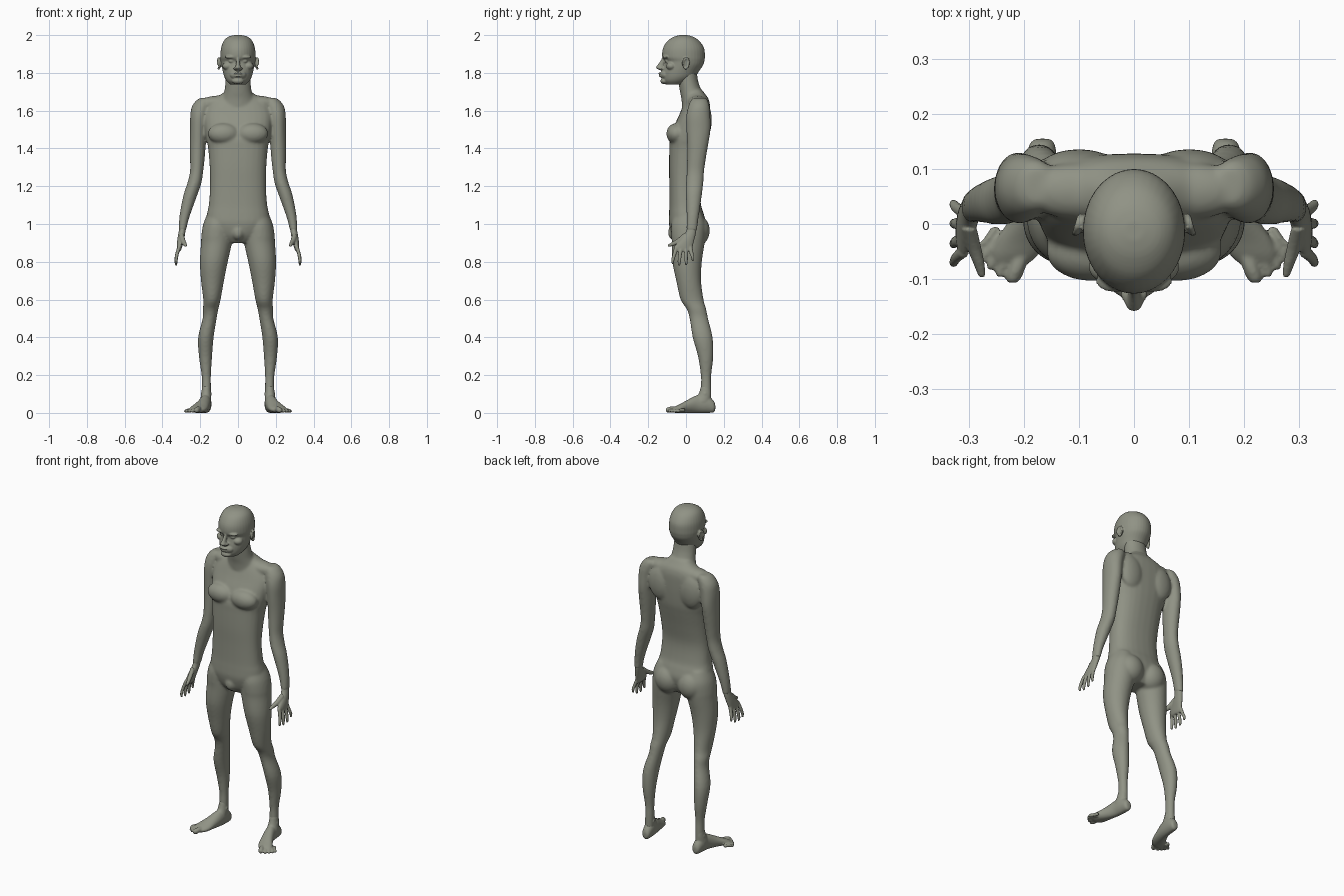
import bpy, bmesh, math
from mathutils import Matrix

skin = bpy.data.materials.new("olive_grey_skin")
skin.diffuse_color = (0.28, 0.29, 0.235, 1)


def spline(rows, steps=4):
    """Smoothly interpolate every column of a table of rings."""
    out = []
    for i in range(len(rows) - 1):
        a, b = rows[max(i - 1, 0)], rows[i]
        c, d = rows[i + 1], rows[min(i + 2, len(rows) - 1)]
        for s in range(steps):
            t = s / steps
            out.append([0.5 * (2 * q + (r - p) * t + (2 * p - 5 * q + 4 * r - w) * t * t
                               + (3 * q - p - 3 * r + w) * t ** 3)
                        for p, q, r, w in zip(a, b, c, d)])
    return out + [list(rows[-1])]


def loft(bm, rows, axis="z", sides=(1,), power=2.0, n=28):
    """Rings of (x, y, z, rx, r2), lying flat (axis z) or facing y (axis y)."""
    for side in sides:
        rings = []
        for x, y, z, ra, rb in spline(rows):
            ra, rb, ring = max(ra, 0.002), max(rb, 0.002), []
            for k in range(n):
                t = 2 * math.pi * k / n
                c, s = math.cos(t), math.sin(t)
                u = ra * math.copysign(abs(c) ** (2 / power), c)
                v = rb * math.copysign(abs(s) ** (2 / power), s)
                p = (x + u, y + v, z) if axis == "z" else (x + u, y, z + v)
                ring.append(bm.verts.new((side * p[0], p[1], p[2])))
            rings.append(ring)
        for r0, r1 in zip(rings, rings[1:]):
            for k in range(n):
                j = (k + 1) % n
                bm.faces.new((r0[k], r0[j], r1[j], r1[k]))
        bm.faces.new(rings[0])
        bm.faces.new(rings[-1])


def ball(bm, x, y, z, rx, ry, rz):
    """Ellipsoid, with a mirrored twin when off the centre line."""
    for s in ((1, -1) if x else (1,)):
        m = Matrix.Translation((s * x, y, z)) @ Matrix.Diagonal((rx, ry, rz, 1))
        bmesh.ops.create_uvsphere(bm, u_segments=28, v_segments=18, radius=1, matrix=m)


def finish(name, bm, voxel, smooth):
    """Fuse the overlapping volumes into one smooth skin."""
    bmesh.ops.recalc_face_normals(bm, faces=bm.faces)
    me = bpy.data.meshes.new(name)
    bm.to_mesh(me)
    bm.free()
    ob = bpy.data.objects.new(name, me)
    bpy.context.collection.objects.link(ob)
    rm = ob.modifiers.new("fuse", "REMESH")
    rm.mode, rm.voxel_size = "VOXEL", voxel
    sm = ob.modifiers.new("soften", "SMOOTH")
    sm.factor, sm.iterations = 0.5, smooth
    dg = bpy.context.evaluated_depsgraph_get()
    fused = bpy.data.meshes.new_from_object(ob.evaluated_get(dg))
    ob.modifiers.clear()
    ob.data = fused
    fused.materials.clear()
    fused.materials.append(skin)
    for p in fused.polygons:
        p.use_smooth = True
        p.material_index = 0


def depth(rows):
    """Turn (z, front y, back y, half width) into rings."""
    return [(0, (f + b) / 2, z, w, (b - f) / 2) for z, f, b, w in rows]


BOTH = (1, -1)

# Torso, neck, arms and legs
bm = bmesh.new()
loft(bm, depth([
    (.90, -.05, .07, .06), (.94, -.075, .09, .12), (1.0, -.09, .105, .165),
    (1.05, -.09, .095, .165), (1.1, -.088, .08, .155), (1.2, -.088, .072, .148),
    (1.3, -.09, .088, .15), (1.4, -.088, .11, .158), (1.45, -.085, .12, .168),
    (1.52, -.062, .126, .178), (1.58, -.035, .128, .18), (1.63, -.015, .127, .16),
    (1.665, 0, .118, .125), (1.69, .01, .1, .085), (1.71, .02, .085, .06)]), power=2.4)
loft(bm, depth([
    (1.60, -.02, .12, .1), (1.66, -.024, .108, .088), (1.70, -.032, .085, .073),
    (1.75, -.04, .066, .067), (1.80, -.045, .058, .064), (1.83, -.045, .055, .06)]))
ball(bm, .10, .06, 1.64, .10, .052, .04)       # trapezius
ball(bm, .10, .098, 1.55, .075, .038, .10)     # shoulder blades
ball(bm, .077, -.05, 1.478, .083, .054, .056)  # chest
ball(bm, .076, .053, .965, .08, .073, .085)    # buttocks
ball(bm, 0, -.065, .955, .032, .03, .04)
loft(bm, [                                      # arms
    (.175, .07, 1.668, .02, .03), (.18, .07, 1.655, .04, .045),
    (.195, .068, 1.62, .05, .057), (.206, .065, 1.57, .047, .064),
    (.211, .066, 1.5, .043, .064), (.213, .062, 1.42, .042, .056),
    (.215, .056, 1.35, .039, .05), (.219, .05, 1.28, .035, .046),
    (.23, .046, 1.22, .037, .046), (.25, .042, 1.16, .037, .043),
    (.273, .038, 1.08, .031, .036), (.287, .034, 1.02, .025, .031),
    (.295, .03, .965, .02, .029)], sides=BOTH)
loft(bm, [                                      # legs
    (.10, .01, 1.06, .06, .07), (.107, .012, 1.0, .077, .09),
    (.113, .012, .94, .081, .09), (.114, .012, .9, .082, .087),
    (.128, .006, .8, .074, .078), (.135, .014, .7, .061, .066),
    (.138, .032, .6, .046, .061), (.145, .055, .55, .041, .052),
    (.15, .068, .5, .037, .049), (.17, .088, .4, .041, .053),
    (.172, .104, .3, .035, .041), (.168, .106, .2, .025, .028),
    (.167, .106, .14, .024, .028), (.168, .105, .06, .025, .03)], sides=BOTH)
finish("body", bm, .007, 8)

# Head with facial features
bm = bmesh.new()
loft(bm, depth([
    (2.0, -.03, .005, .018), (1.992, -.062, .036, .05), (1.97, -.097, .07, .075),
    (1.93, -.122, .096, .09), (1.885, -.126, .1, .093), (1.862, -.113, .097, .09),
    (1.84, -.115, .09, .087), (1.81, -.122, .07, .081), (1.78, -.124, .05, .073),
    (1.757, -.12, .02, .06), (1.738, -.105, -.01, .04)]), n=36)
loft(bm, [(0, -.112, 1.885, .008, .012), (0, -.122, 1.862, .009, .014),
          (0, -.134, 1.84, .012, .018), (0, -.137, 1.827, .018, .022),
          (0, -.128, 1.815, .014, .014)])       # nose
ball(bm, .035, -.104, 1.884, .034, .02, .01)    # brows
ball(bm, .034, -.099, 1.862, .016, .013, .009)  # eyes
ball(bm, .053, -.078, 1.836, .029, .027, .022)  # cheekbones
ball(bm, 0, -.108, 1.79, .044, .028, .026)      # muzzle
ball(bm, 0, -.127, 1.797, .025, .019, .0065)    # lips
ball(bm, 0, -.126, 1.783, .023, .018, .0065)
ball(bm, 0, -.113, 1.757, .032, .023, .017)     # chin
ball(bm, .016, -.128, 1.824, .008, .013, .007)  # nostrils
for s in BOTH:                                  # ears: plate plus raised rim
    ear = Matrix.Translation((s * .097, -.003, 1.85)) @ Matrix.Rotation(s * .3, 4, "Z") \
        @ Matrix.Rotation(-.15, 4, "X")
    bmesh.ops.create_uvsphere(bm, u_segments=20, v_segments=14, radius=1,
                              matrix=ear @ Matrix.Diagonal((.007, .017, .029, 1)))
    for k in range(16):
        a = math.radians(-80 + k * 18)
        p = Matrix.Translation((s * .006, .016 * math.cos(a), .028 * math.sin(a)))
        bmesh.ops.create_uvsphere(bm, u_segments=10, v_segments=8, radius=.006, matrix=ear @ p)
finish("head", bm, .004, 2)

# Hands: palm, four fingers and thumb
bm = bmesh.new()
loft(bm, [(.289, .032, 1.0, .018, .025), (.296, .027, .96, .018, .027),
          (.303, .008, .92, .018, .037), (.309, -.011, .885, .015, .047),
          (.312, -.014, .865, .012, .044), (.313, -.014, .855, .008, .036)], sides=BOTH)
for y0, y1, z1 in ((-.05, -.07, .788), (-.026, -.036, .78), (0, .001, .783), (.022, .036, .802)):
    loft(bm, [(.309, y0, .885, .01, .011), (.322, (y0 + y1) / 2, .845, .0095, .0105),
              (.328, y1, z1 + .02, .008, .0085), (.327, y1, z1, .005, .005)],
         sides=BOTH, n=14)
loft(bm, [(.299, -.01, .935, .014, .018), (.29, -.045, .908, .013, .015),
          (.281, -.075, .893, .010, .011), (.276, -.097, .884, .006, .006)],
     axis="y", sides=BOTH, n=14)
finish("hands", bm, .0035, 3)

# Feet: heel to ball, then five toes
bm = bmesh.new()
loft(bm, [(.166, .155, .03, .012, .014), (.167, .145, .034, .023, .032),
          (.169, .11, .047, .029, .047), (.174, .06, .047, .031, .047),
          (.189, .01, .035, .037, .035), (.206, -.03, .024, .045, .024),
          (.216, -.055, .018, .043, .018), (.222, -.07, .015, .034, .012)],
     axis="y", sides=BOTH)
loft(bm, [(.168, .105, .14, .022, .026), (.169, .1, .1, .026, .034),
          (.172, .085, .06, .03, .045)], sides=BOTH)  # ankle
ball(bm, .168, .1, .1, .03, .018, .018)
for x0, y0, x1, y1, r in ((.203, -.05, .221, -.107, .015), (.222, -.045, .244, -.096, .011),
                          (.235, -.035, .26, -.083, .0105), (.245, -.022, .272, -.068, .01),
                          (.25, -.005, .279, -.05, .0095)):
    loft(bm, [(x0, y0, r + .004, r, r), ((x0 + x1) / 2, (y0 + y1) / 2, r + .004, r, r),
              (x1 - .003, y1 + .012, r, r, r), (x1, y1, r, r * .6, r * .6)],
         axis="y", sides=BOTH, n=16)
finish("feet", bm, .0045, 3)
